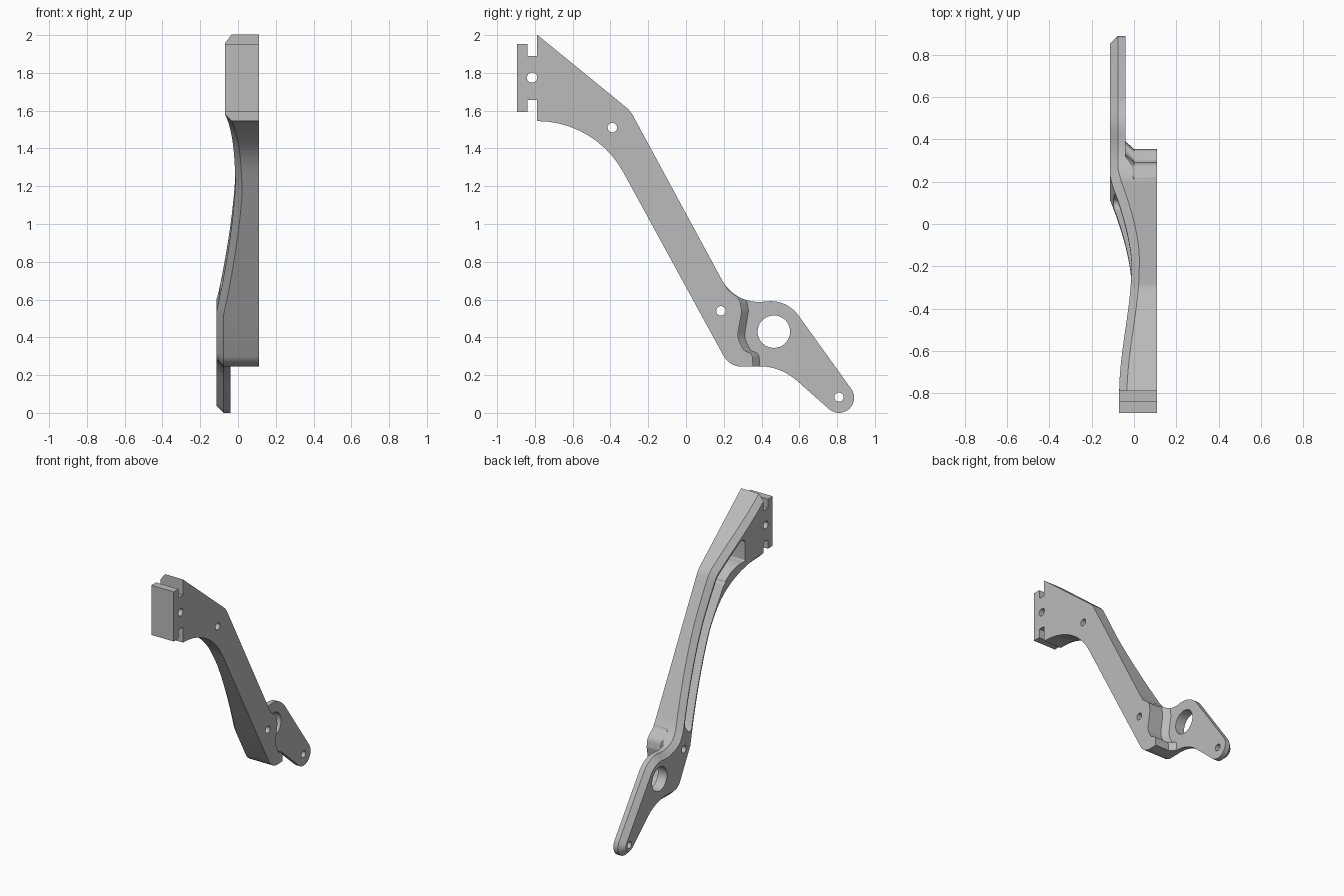
import bpy, bmesh
from math import cos, sin, tan, radians, hypot
from mathutils import Vector

cube = bpy.data.objects.get("Cube")
if cube:
    bpy.data.objects.remove(cube)

CHAMFER = 0.037
FRONT = 0.11          # flat outer side
ALONG = Vector((0, 0.48, -0.877))   # direction down the arm

metal = bpy.data.materials.new("plain grey metal")
metal.use_nodes = True
grey = (0.5, 0.5, 0.5, 1)
metal.diffuse_color = grey
metal.node_tree.nodes["Principled BSDF"].inputs["Base Color"].default_value = grey


def rounded(corners, steps=10):
    """Polygon in (y, z) with each corner (y, z, radius) filleted."""
    out = []
    for i, (y, z, r) in enumerate(corners):
        p = Vector((y, z))
        if r == 0:
            out.append(p)
            continue
        a = (Vector(corners[i - 1][:2]) - p).normalized()
        b = (Vector(corners[(i + 1) % len(corners)][:2]) - p).normalized()
        half = a.angle(b) / 2
        centre = p + (a + b).normalized() * (r / sin(half))
        start = p + a * (r / tan(half)) - centre
        end = p + b * (r / tan(half)) - centre
        turn = start.angle(end)
        for k in range(steps + 1):
            t = k / steps
            out.append(centre + (start * sin((1 - t) * turn) + end * sin(t * turn)) / sin(turn))
    return out


def inset(points, d):
    """Move a clockwise outline inward by d."""
    out = []
    for i, p in enumerate(points):
        e1 = (p - points[i - 1]).normalized()
        e2 = (points[(i + 1) % len(points)] - p).normalized()
        n1, n2 = Vector((e1.y, -e1.x)), Vector((e2.y, -e2.x))
        out.append(p + (n1 + n2) * (d / (1 + n1.dot(n2))))
    return out


def loft(sections):
    """Closed bmesh through matching (points, x) sections."""
    bm = bmesh.new()
    loops = [[bm.verts.new((x, p[0], p[1])) for p in pts] for pts, x in sections]
    n = len(loops[0])
    for a, b in zip(loops, loops[1:]):
        for i in range(n):
            j = (i + 1) % n
            bm.faces.new((a[i], a[j], b[j], b[i]))
    bm.faces.new(loops[0])
    bm.faces.new(loops[-1])
    bmesh.ops.recalc_face_normals(bm, faces=bm.faces)
    return bm


def make(name, bm):
    me = bpy.data.meshes.new(name)
    bm.to_mesh(me)
    bm.free()
    ob = bpy.data.objects.new(name, me)
    bpy.context.collection.objects.link(ob)
    me.materials.append(metal)
    return ob


def combine(target, tool, operation):
    """Apply a boolean and drop the tool."""
    tool.hide_render = True
    mod = target.modifiers.new("shape", "BOOLEAN")
    mod.operation, mod.object, mod.solver = operation, tool, "EXACT"
    deps = bpy.context.evaluated_depsgraph_get()
    me = bpy.data.meshes.new_from_object(target.evaluated_get(deps))
    target.modifiers.clear()
    target.data = me
    bpy.data.objects.remove(tool)


def back_x(co):
    """Curved inner side: bowed at the arm, proud at head and foot."""
    u = min(max((co.dot(ALONG) + 1.25) / 0.83, 0), 1)
    v = min(max((-0.2 - co.y) / 0.6, 0), 1)
    return min(-0.012 - 0.101 * u ** 1.6, -0.012 - 0.058 * v * v * (3 - 2 * v))


# Arm outline, clockwise, running past the head so its end can be trimmed
tip = [(0.81 + 0.08 * cos(radians(a)), 0.08 + 0.08 * sin(radians(a)), 0)
       for a in range(36, -133, -12)]
outline = rounded([(-1, 2.175, 0), (-0.295, 1.6, 0.15), (0.26, 0.575, 0.22),
                   (0.535, 0.6, 0.18)] + tip +
                  [(0.497, 0.25, 0.3), (0.231, 0.243, 0.11),
                   (-0.48, 1.545, 0.52), (-1, 1.545, 0)])
bm = loft([(inset(outline, CHAMFER), 0), (outline, CHAMFER), (outline, 1)])


def slice_at(point, normal, **options):
    return bmesh.ops.bisect_plane(bm, geom=bm.verts[:] + bm.edges[:] + bm.faces[:],
                                  plane_co=point, plane_no=normal, **options)


cut = slice_at((0, -0.79, 0), (0, -1, 0), clear_outer=True)
rim = [e for e in cut["geom_cut"] if isinstance(e, bmesh.types.BMEdge)]
bmesh.ops.contextual_create(bm, geom=rim)
for k in range(25):
    slice_at(ALONG * (-1.25 + 0.83 * k / 24), ALONG)
for k in range(1, 17):
    slice_at((0, -0.79 + 0.59 * k / 16, 0), (0, 1, 0))
for v in bm.verts:
    v.co.x = FRONT if v.co.x > 0.9 else v.co.x + back_x(v.co)
# split the bent inner faces so they stay clean
bmesh.ops.triangulate(bm, faces=[f for f in bm.faces if len(f.verts) > 4])
bmesh.ops.recalc_face_normals(bm, faces=bm.faces)
arm = make("bracket_arm", bm)

# Mounting tab with its neck
tab = [(-0.78, 1.89), (-0.84, 1.89), (-0.84, 1.953), (-0.895, 1.953),
       (-0.895, 1.593), (-0.84, 1.593), (-0.84, 1.657), (-0.78, 1.657)]
combine(arm, make("mounting_tab", loft([(tab, -0.07), (tab, FRONT)])), "UNION")

# Step down to the thin foot plate, with a sloped base
wall = rounded([(0.2, 0.8, 0), (0.213, 0.66, 0.03), (0.285, 0.6, 0.06), (0.295, 0.54, 0.06),
                (0.272, 0.4, 0.08), (0.305, 0.33, 0.04), (0.35, 0.315, 0.03),
                (0.358, 0.2, 0), (0.358, -0.3, 0), (1.2, -0.3, 0), (1.2, 0.8, 0)], 6)
foot = [Vector((p.x + 0.036, p.y)) for p in wall]
combine(arm, make("plate_step", loft([(foot, -0.04), (wall, 0.0), (wall, 0.4)])), "DIFFERENCE")

# Hollow channel along the inner side
channel = rounded([(-0.6, 1.785, 0.03), (-0.33, 1.565, 0.1), (0.148, 0.69, 0.03),
                   (0.09, 0.6, 0.03), (-0.455, 1.59, 0.22), (-0.6, 1.59, 0.01)])
combine(arm, make("channel", loft([(channel, -0.4), (channel, 0.06)])), "DIFFERENCE")

# Bolt holes and the large pivot hole
for y, z, r in [(0.185, 0.54, 0.025), (-0.39, 1.51, 0.025), (-0.815, 1.775, 0.027),
                (0.465, 0.43, 0.086), (0.81, 0.083, 0.024)]:
    ring = [(y + r * cos(radians(a)), z + r * sin(radians(a))) for a in range(0, 360, 10)]
    combine(arm, make("hole", loft([(ring, -0.5), (ring, 0.5)])), "DIFFERENCE")

bpy.ops.object.select_all(action="DESELECT")
arm.select_set(True)
bpy.context.view_layer.objects.active = arm
bpy.ops.object.shade_smooth_by_angle(angle=radians(25))
